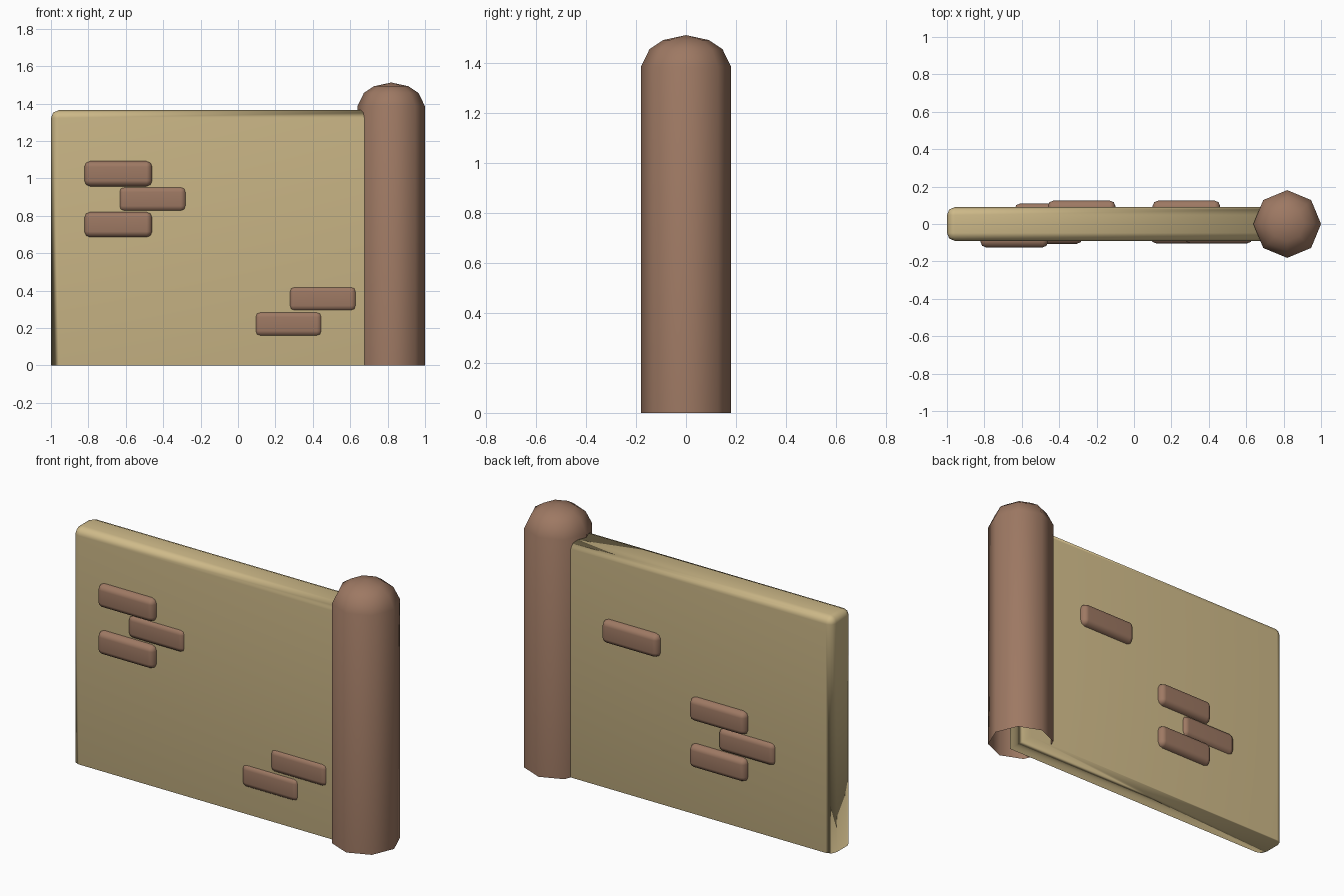
import bpy, bmesh
from math import cos, sin, radians, tau
from mathutils import Vector

if "Cube" in bpy.data.objects:
    bpy.data.objects.remove(bpy.data.objects["Cube"])


def material(name, color):
    m = bpy.data.materials.new(name)
    m.diffuse_color = (*color, 1)
    m.use_nodes = True
    m.node_tree.nodes["Principled BSDF"].inputs["Base Color"].default_value = m.diffuse_color
    return m


PLASTER = material("plaster", (0.62, 0.49, 0.25))
CLAY = material("clay", (0.34, 0.19, 0.125))


def finish(bm, name, mat):
    bmesh.ops.recalc_face_normals(bm, faces=bm.faces)
    for f in bm.faces:
        f.smooth = True
    mesh = bpy.data.meshes.new(name)
    bm.to_mesh(mesh)
    bm.free()
    mesh.materials.append(mat)
    ob = bpy.data.objects.new(name, mesh)
    bpy.context.collection.objects.link(ob)
    return ob


def rounded_box(name, lo, hi, bevel, mat, keep=lambda a, b: True):
    """Box between two corners; edges accepted by keep(a, b) are rounded."""
    lo, hi = Vector(lo), Vector(hi)
    bm = bmesh.new()
    bmesh.ops.create_cube(bm, size=1)
    for v in bm.verts:
        v.co = (lo + hi) / 2 + v.co * (hi - lo)
    edges = [e for e in bm.edges if keep(e.verts[0].co, e.verts[1].co)]
    bmesh.ops.bevel(bm, geom=edges, offset=bevel, offset_type='OFFSET',
                    segments=2, profile=0.5, affect='EDGES', clamp_overlap=True)
    ob = finish(bm, name, mat)
    # keep large faces flat next to the rounded edges
    mod = ob.modifiers.new("flat_faces", 'WEIGHTED_NORMAL')
    mod.keep_sharp = True
    return ob


# Wall slab: outer end and top rounded, base and hidden end square
X_END, HEIGHT = 0.82, 1.365


def wall_edge(a, b):
    base = a.z < 0.01 and b.z < 0.01
    inner = a.x > X_END - 0.01 and b.x > X_END - 0.01
    return not base and not inner


rounded_box("wall", (-1, -0.09, 0), (X_END, 0.09, HEIGHT), 0.042, PLASTER, wall_edge)

# Round end post: eight-sided shell, domed top, open base
CX, R, SIDES = 0.819, 0.181, 8
profile = [(R, 0), (R, 1.385), (0.146, 1.457), (0.092, 1.493)]
bm = bmesh.new()
rings = [[bm.verts.new((CX + r * cos(tau * i / SIDES), r * sin(tau * i / SIDES), z))
          for i in range(SIDES)] for r, z in profile]
tip = bm.verts.new((CX, 0, 1.513))
for i in range(SIDES):
    j = (i + 1) % SIDES
    for a, b in zip(rings, rings[1:]):
        bm.faces.new((a[i], a[j], b[j], b[i]))
    bm.faces.new((rings[-1][i], rings[-1][j], tip))
finish(bm, "end_post", CLAY)

# Exposed bricks: centre x, centre z, outer y (sign selects the side)
BRICKS = [(-0.64, 1.025, -0.125), (-0.457, 0.89, -0.106), (-0.64, 0.753, -0.125),
          (0.453, 0.357, -0.104), (0.27, 0.222, -0.104),
          (0.28, 0.915, 0.125), (-0.28, 0.615, 0.125),
          (-0.457, 0.48, 0.11), (-0.28, 0.345, 0.125)]
for n, (x, z, y) in enumerate(BRICKS, 1):
    y_in = y - 0.075 if y > 0 else y + 0.075
    rounded_box(f"brick_{n}", (x - 0.181, min(y, y_in), z - 0.067),
                (x + 0.181, max(y, y_in), z + 0.067), 0.03, CLAY)
